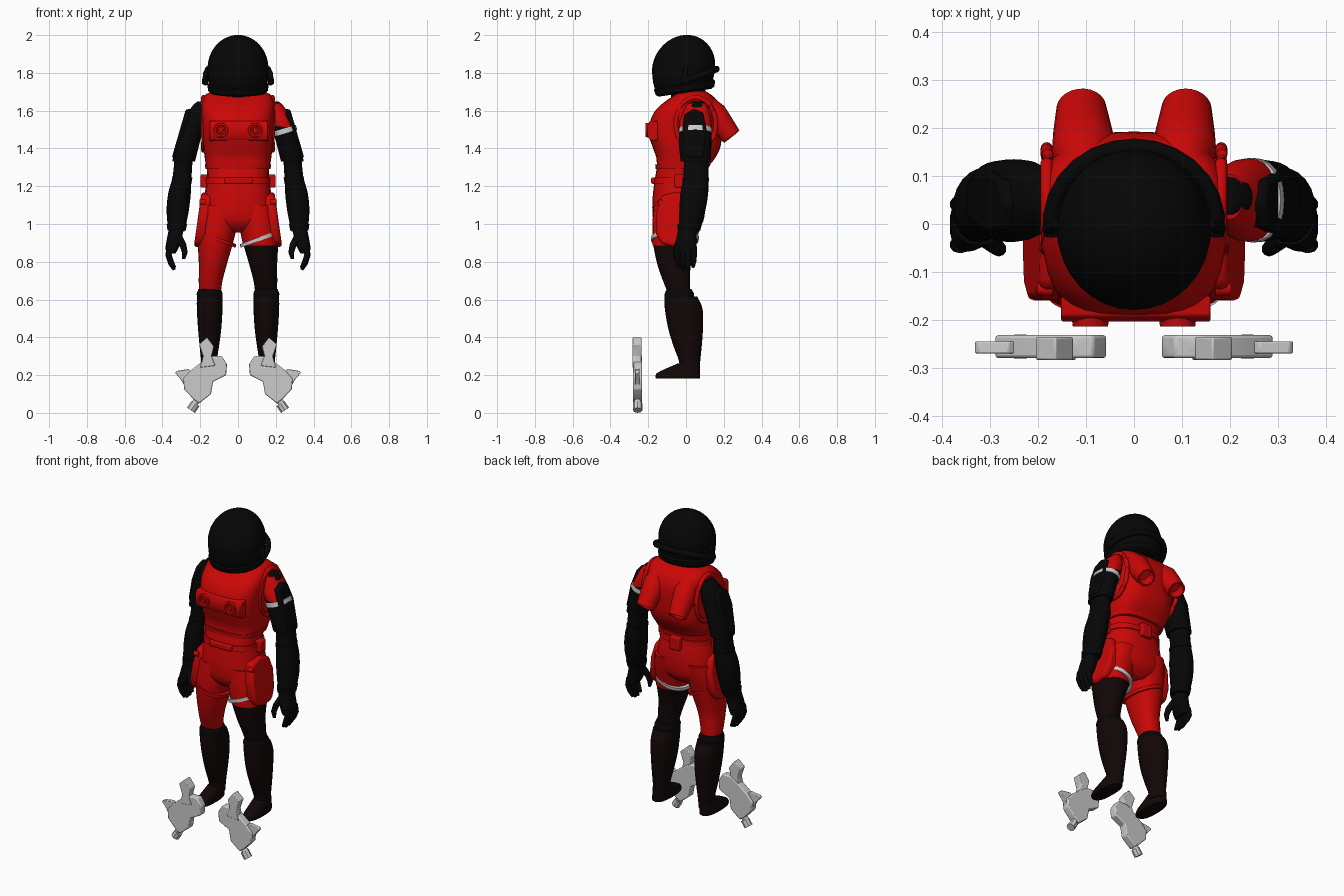
import bpy, bmesh
from math import sin, cos, pi, radians
from mathutils import Vector


def material(name, rgb):
    m = bpy.data.materials.new(name)
    m.diffuse_color = (*rgb, 1)
    return m


RED = material("suit_red", (0.6, 0.002, 0.002))
BLACK = material("suit_black", (0.002, 0.002, 0.002))
DARK = material("boot_dark", (0.006, 0.002, 0.002))


def build(name, verts, faces, mat, bevel=0):
    bm = bmesh.new()
    vs = [bm.verts.new(v) for v in verts]
    for f in faces:
        bm.faces.new([vs[i] for i in f])
    bmesh.ops.recalc_face_normals(bm, faces=bm.faces)
    me = bpy.data.meshes.new(name)
    bm.to_mesh(me)
    bm.free()
    ob = bpy.data.objects.new(name, me)
    bpy.context.collection.objects.link(ob)
    if mat:
        me.materials.append(mat)
    if bevel:
        b = ob.modifiers.new("bevel", "BEVEL")
        b.width, b.segments = bevel, 2
    return ob


def skin_rings(name, rings, mat):
    n = len(rings[0])
    faces = [(r * n + i, r * n + (i + 1) % n, (r + 1) * n + (i + 1) % n, (r + 1) * n + i)
             for r in range(len(rings) - 1) for i in range(n)]
    faces += [tuple(range(n)), tuple(range((len(rings) - 1) * n, len(rings) * n))]
    return build(name, [v for r in rings for v in r], faces, mat)


def loft(name, secs, mat, s=1, p=2.2, sub=3, tilt=(0, 0), n=24):
    """Stack of rounded rings, each (z, centre x, half width, front y, back y)."""
    out = []
    for i in range(len(secs) - 1):
        a, b, c, d = (secs[max(0, min(len(secs) - 1, i + k))] for k in (-1, 0, 1, 2))
        for k in range(sub):
            t = k / sub
            out.append([q + .5 * t * (r - o + t * (2 * o - 5 * q + 4 * r - e + t * (3 * (q - r) + e - o)))
                        for o, q, r, e in zip(a, b, c, d)])
    out.append(secs[-1])
    rings = []
    for z, cx, rx, y0, y1 in out:
        ring = []
        for i in range(n):
            c, q = cos(2 * pi * i / n), sin(2 * pi * i / n)
            dx = rx * abs(c) ** (2 / p) * (1 if c > 0 else -1)
            dy = (y1 - y0) / 2 * abs(q) ** (2 / p) * (1 if q > 0 else -1)
            ring.append((s * (cx + dx), (y0 + y1) / 2 + dy, z + tilt[0] * dx + tilt[1] * dy))
        rings.append(ring)
    return skin_rings(name, rings, mat)


def tube(name, pts, radii, mat, s=1, n=12, straight=False):
    pts = [Vector((s * x, y, z)) for x, y, z in pts]
    rings = []
    for i, (p, r) in enumerate(zip(pts, radii)):
        d = pts[1] - pts[0] if straight else pts[min(i + 1, len(pts) - 1)] - pts[max(i - 1, 0)]
        u = d.cross(Vector((.13, .21, .97)) if abs(d.normalized().z) < .8 else Vector((1, 0, 0))).normalized()
        v = d.cross(u).normalized()
        rings.append([p + r * (cos(2 * pi * k / n) * u + sin(2 * pi * k / n) * v) for k in range(n)])
    return skin_rings(name, rings, mat)


def prism(name, pts, axis, a, b, mat, s=1, bevel=.005, lean=0):
    """Outline in (y,z) pushed along x, or in (x,z) pushed along y."""
    n = len(pts)
    vs = [(s * (d + lean * (1.05 - q)), p, q) if axis == "x" else (s * p, d, q)
          for d in (a, b) for p, q in pts]
    fs = [(i, (i + 1) % n, n + (i + 1) % n, n + i) for i in range(n)]
    return build(name, vs, fs + [tuple(range(n)), tuple(range(n, 2 * n))], mat, bevel)


def box(name, x, y, z, mat, s=1, bevel=.006):
    return prism(name, [(x[0], z[0]), (x[1], z[0]), (x[1], z[1]), (x[0], z[1])], "y", *y, mat, s, bevel)


# helmet with slanted lower rim and neck guard
dome = [(1.70, 0, .135, -.14, .12), (1.74, 0, .153, -.168, .14)]
dome += [(1.825 + .175 * sin(a), 0, .161 * cos(a), -.01 - .17 * cos(a), -.01 + .165 * cos(a))
         for a in [radians(k) for k in (-10, 5, 20, 35, 50, 63, 75, 84, 89)]]
loft("helmet", dome, BLACK, p=2, tilt=(0, .1), sub=2, n=32)
loft("helmet_rim", [(1.695, 0, .145, -.145, .135), (1.705, 0, .158, -.16, .15),
                    (1.735, 0, .162, -.17, .155), (1.745, 0, .15, -.16, .14)],
     BLACK, p=2, sub=1, tilt=(0, .15), n=32)
arc = [radians(a) for a in range(-8, 189, 14)]
tube("neck_guard", [(.174 * cos(a), .162 * sin(a), 1.758 + .062 * sin(a)) for a in arc],
     [.017] * len(arc), BLACK)
for s in (-1, 1):
    tube("guard_end", [(.16, 0, 1.83), (.172, -.005, 1.80), (.178, -.01, 1.742)], [.01, .012, .014], BLACK, s)
loft("neck", [(1.64, 0, .1, -.08, .11), (1.74, 0, .095, -.08, .1)], BLACK, p=2)

# vest, waist and pelvis
loft("vest", [(1.295, 0, .168, -.155, .11), (1.35, 0, .176, -.157, .155), (1.41, 0, .183, -.178, .183),
              (1.48, 0, .185, -.198, .19), (1.55, 0, .19, -.188, .193), (1.61, 0, .193, -.155, .186),
              (1.66, 0, .186, -.095, .16), (1.69, 0, .165, -.05, .125), (1.705, 0, .12, -.03, .1)],
     RED, p=3.1, n=32)
loft("vest_hem", [(1.29, 0, .172, -.16, .115), (1.315, 0, .176, -.163, .13)], RED, p=2.8, sub=1)
loft("waist", [(1.19, 0, .165, -.172, .09), (1.25, 0, .163, -.163, .085), (1.32, 0, .165, -.15, .11)], RED, p=2.6)
loft("belt", [(1.212, 0, .172, -.177, .097), (1.245, 0, .171, -.172, .094)], RED, p=2.6, sub=1)
box("belt_buckle", (-.072, .078), (-.184, -.16), (1.214, 1.246), RED)
box("belt_back_pouch", (-.035, .035), (.07, .118), (1.18, 1.26), RED)
loft("pelvis", [(1.24, 0, .163, -.165, .085), (1.15, 0, .178, -.176, .1), (1.06, 0, .19, -.178, .1),
                (1.0, 0, .17, -.165, .085), (.955, 0, .1, -.12, .04)], RED, p=2.5)

# chest control panel with two dials
prism("chest_panel", [(-.15, 1.44), (-.19, 1.443), (-.204, 1.47), (-.204, 1.52), (-.192, 1.545), (-.15, 1.547)],
      "x", -.152, .16, RED)
for s in (-1, 1):
    tube("chest_dial", [(.091, -.19, 1.497), (.091, -.214, 1.497), (.091, -.214, 1.497), (.091, -.206, 1.497)],
         [.04, .037, .026, .022], RED, s, 24, True)
    tube("chest_dial_centre", [(.091, -.2, 1.497), (.091, -.214, 1.497)], [.015, .013], RED, s, 16)

for s in (-1, 1):
    # back thruster nozzle
    tube("thruster", [(.1, .1, 1.645), (.104, .15, 1.582), (.107, .19, 1.53), (.11, .242, 1.463),
                      (.11, .242, 1.463), (.11, .215, 1.5)], [.048, .068, .062, .052, .043, .036], RED, s, 24, True)
    # armhole rim
    ring = [radians(a) for a in range(0, 361, 15)]
    tube("armhole_rim", [(.182, .052 + .106 * cos(a), 1.53 + .14 * sin(a)) for a in ring],
         [.013] * len(ring), RED, s)

    # arm: sleeve, shoulder plate, forearm, cuff
    loft("upper_arm", [(1.648, .196, .02, .03, .09), (1.62, .2, .045, 0, .112), (1.55, .225, .06, -.03, .132),
                       (1.44, .262, .062, -.038, .135), (1.33, .288, .06, -.028, .13)], BLACK, s)
    prism("shoulder_plate", [(-.01, 1.58), (.04, 1.61), (.09, 1.59), (.11, 1.5), (.09, 1.35), (.01, 1.35), (-.02, 1.5)],
          "x", .405, .438, BLACK, s, .01, .29)
    loft("forearm", [(1.36, .287, .048, -.01, .118), (1.25, .296, .05, -.014, .12), (1.16, .31, .06, -.03, .117),
                     (1.06, .32, .058, -.036, .1), (.96, .325, .042, -.04, .07)], BLACK, s)
    loft("elbow_ring", [(1.225, .297, .054, -.018, .122), (1.245, .296, .054, -.018, .123)], BLACK, s, sub=1)
    loft("glove_cuff", [(.965, .325, .048, -.045, .075), (1.0, .324, .054, -.044, .085)], BLACK, s, sub=1)
    # hand
    loft("palm", [(.99, .326, .036, -.035, .06), (.93, .335, .04, -.05, .055), (.87, .35, .034, -.058, .056),
                  (.845, .353, .022, -.055, .052)], BLACK, s, p=2.6)
    for k in range(4):
        y = -.043 + k * .028
        e = .012 * abs(k - 1.4)
        tube("finger", [(.36, y, .88), (.368, y, .83 + e / 2), (.355, y, .785 + e), (.337, y * .9, .753 + e)],
             [.018, .017, .0145, .009], BLACK, s, 10)
    tube("thumb", [(.32, -.02, .94), (.29, -.045, .885), (.282, -.052, .85), (.288, -.055, .815)],
         [.022, .018, .016, .009], BLACK, s, 10)

    # thigh: short red on one leg and bare dark on the other
    thigh = [(1.1, .1, .095, -.17, .098), (1.02, .106, .103, -.177, .085), (.95, .114, .1, -.178, .066),
             (.88, .122, .09, -.172, .05), (.78, .134, .073, -.15, .025), (.7, .145, .063, -.122, .022),
             (.645, .148, .058, -.1, .022)]
    if s < 0:
        loft("red_thigh", thigh, RED, s)
    else:
        loft("shorts_leg", thigh[:3] + [(.885, .122, .094, -.176, .054)], RED, s)
        loft("dark_thigh", thigh[2:], DARK, s)
    loft("thigh_strap", [(.91, .113, .1, -.184, .066), (.93, .111, .101, -.185, .07)],
         RED if s < 0 else None, s, sub=1, tilt=(.36, 0))

    # boot: knee cuff, shin and foot
    loft("knee_cuff", [(.61, .15, .067, -.113, .04), (.63, .15, .069, -.113, .043), (.655, .15, .06, -.103, .03)],
         BLACK, s, sub=1)
    loft("shin", [(.615, .15, .068, -.115, .06), (.55, .15, .068, -.112, .088), (.45, .15, .062, -.095, .09),
                  (.35, .152, .051, -.065, .083), (.27, .154, .041, -.036, .075), (.22, .156, .04, -.04, .074)],
         DARK, s)
    loft("foot", [(.181, .162, .044, -.157, .072), (.188, .162, .047, -.162, .075), (.21, .162, .045, -.155, .075),
                  (.235, .159, .042, -.105, .075), (.262, .156, .04, -.042, .074)], DARK, s, p=2.5, sub=2)

    # hip plate, pocket button and belt pouch
    prism("hip_plate", [(-.13, 1.15), (-.158, 1.06), (-.16, .95), (-.13, .895), (-.06, .878), (.01, .89),
                        (.045, .95), (.055, 1.06), (.03, 1.14), (-.05, 1.17)],
          "x", .15, .21, RED, s, .016, .14)
    tube("hip_button", [(.17, -.135, 1.115), (.203, -.135, 1.115)], [.016, .014], RED, s)
    box("belt_pouch", (.15, .198), (-.06, -.008), (1.192, 1.262), RED, s)

    # pistol hanging in front of the foot, muzzle down
    prism("pistol_body", [(.25, .225), (.19, .272), (.143, .30), (.085, .30), (.058, .257), (.063, .2),
                          (.132, .165), (.143, .1), (.205, .05), (.235, .072), (.285, .125), (.29, .18)],
          "y", -.28, -.232, None, s, .006)
    prism("pistol_grip", [(.206, .363), (.164, .40), (.127, .352), (.14, .30), (.12, .25), (.2, .24), (.185, .30)],
          "y", -.284, -.236, None, s, .004)
    prism("pistol_sight", [(.333, .212), (.325, .222), (.262, .232), (.22, .2), (.27, .12), (.305, .18)],
          "y", -.27, -.245, None, s, .003)
    tube("pistol_barrel", [(.2, -.256, .09), (.236, -.256, .042)], [.02, .018], None, s, 10)
    tube("pistol_muzzle", [(.225, -.256, .05), (.249, -.256, .014)], [.025, .025], None, s, 8)

# coloured armband on one sleeve only
loft("red_sleeve_cap", [(1.64, .198, .03, .01, .104), (1.61, .206, .05, -.008, .118), (1.55, .226, .062, -.033, .134),
                        (1.515, .239, .064, -.037, .137)], RED, tilt=(-.1, 0))
loft("grey_armband", [(1.48, .25, .064, -.039, .138), (1.505, .242, .064, -.038, .138)], None, sub=1, tilt=(.3, 0))

bpy.ops.object.select_all(action="SELECT")
bpy.context.view_layer.objects.active = bpy.context.selected_objects[0]
bpy.ops.object.shade_smooth_by_angle(angle=radians(40))
